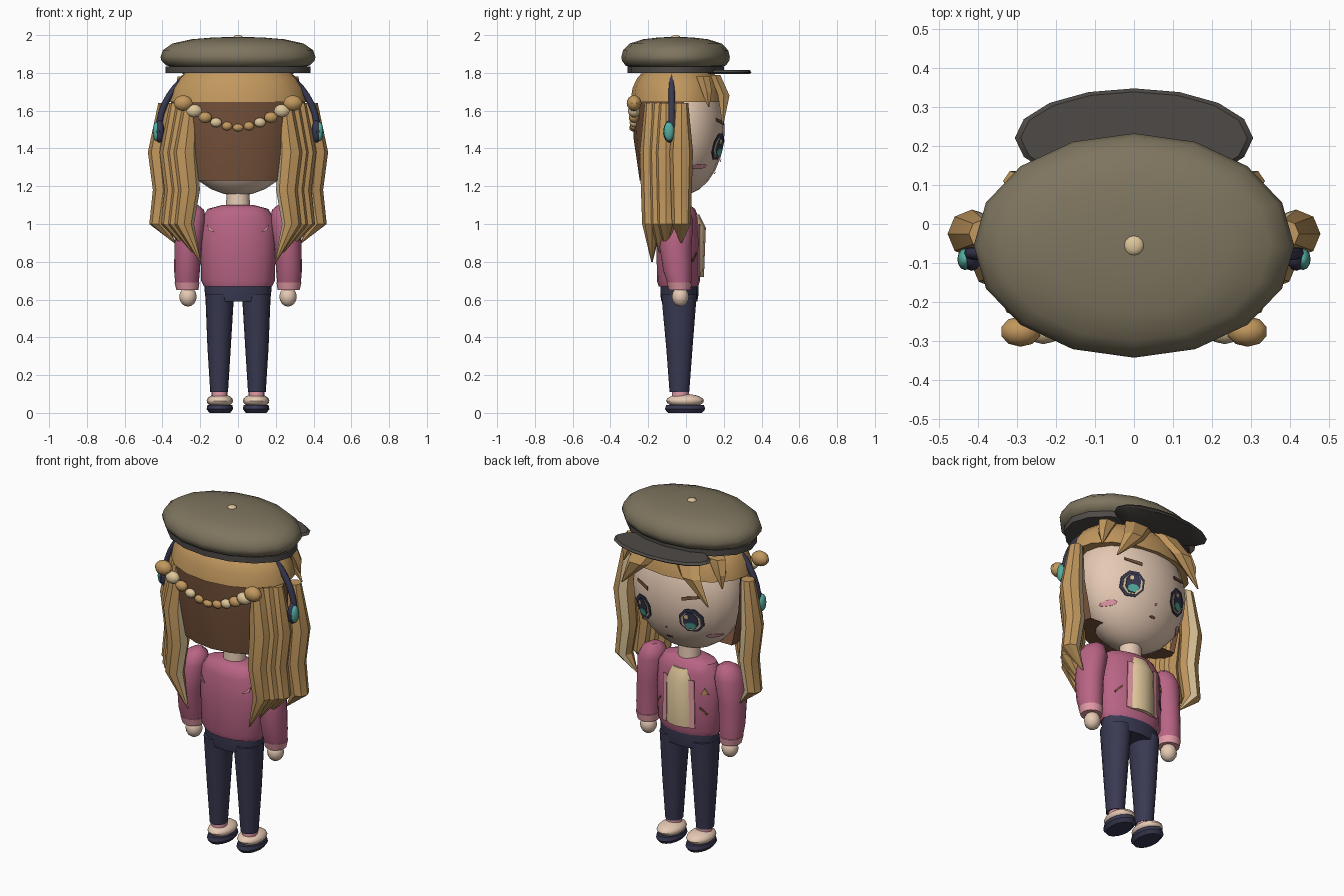
import bpy, bmesh, math
from mathutils import Vector

cube = bpy.data.objects.get("Cube")
if cube:
    bpy.data.objects.remove(cube, do_unlink=True)


def material(name, r, g, b):
    rgba = [(c / 255 / 12.92 if c < 11 else ((c / 255 + 0.055) / 1.055) ** 2.4) for c in (r, g, b)] + [1]
    m = bpy.data.materials.new(name)
    m.use_nodes = True
    m.diffuse_color = rgba
    m.node_tree.nodes["Principled BSDF"].inputs["Base Color"].default_value = rgba
    return m


OLIVE = material("olive felt", 126, 117, 95)
DARK = material("dark grey", 78, 74, 71)
NAVY = material("navy", 57, 57, 82)
GOLD = material("golden hair", 194, 152, 94)
CREAM = material("cream", 222, 198, 154)
BROWN = material("brown hair", 118, 82, 58)
SKIN = material("skin", 230, 202, 180)
PINK = material("pink jacket", 184, 100, 132)
ROSE = material("light pink", 226, 154, 166)
TEAL = material("teal", 84, 172, 160)


def finish(name, bm, mats, angle=40):
    bmesh.ops.recalc_face_normals(bm, faces=bm.faces)
    mesh = bpy.data.meshes.new(name)
    bm.to_mesh(mesh)
    bm.free()
    for m in mats:
        mesh.materials.append(m)
    ob = bpy.data.objects.new(name, mesh)
    bpy.context.collection.objects.link(ob)
    bpy.ops.object.select_all(action="DESELECT")
    ob.select_set(True)
    bpy.context.view_layer.objects.active = ob
    bpy.ops.object.shade_smooth_by_angle(angle=math.radians(angle))
    return ob


def loft(name, rings, mats, n=16, stripe=None, angle=40):
    """Skin elliptical rings (x, y, z, rx, ry); one column may be a stripe."""
    bm = bmesh.new()
    loops = []
    for x, y, z, rx, ry in rings:
        turns = [2 * math.pi * i / n for i in range(n)]
        loops.append([bm.verts.new((x + rx * math.cos(t), y + ry * math.sin(t), z)) for t in turns])
    for a, b in zip(loops, loops[1:]):
        for i in range(n):
            j = (i + 1) % n
            f = bm.faces.new((a[i], a[j], b[j], b[i]))
            f.material_index = int(i == stripe)
    bm.faces.new(loops[0])
    bm.faces.new(loops[-1])
    return finish(name, bm, mats, angle)


def ball(name, loc, size, mat, n=16, rows=10):
    bm = bmesh.new()
    bmesh.ops.create_uvsphere(bm, u_segments=n, v_segments=rows, radius=1)
    for v in bm.verts:
        v.co = Vector(loc) + v.co * Vector(size)
    return finish(name, bm, [mat])


def plate(name, points, surface, mat, lift):
    """Thin patch laid over a surface y = surface(x, z)."""
    bm = bmesh.new()
    sign = 1 if lift > 0 else -1
    back, front = ([bm.verts.new((x, surface(x, z) + d, z)) for x, z in points]
                   for d in (lift - 0.004 * sign, lift))
    bm.faces.new(back)
    bm.faces.new(front)
    for i in range(len(points)):
        j = (i + 1) % len(points)
        bm.faces.new((back[i], back[j], front[j], front[i]))
    return finish(name, bm, [mat])


def oval(x, z, rx, rz, n=8):
    turn = math.pi / n
    return [(x + rx * math.cos(turn + 2 * math.pi * i / n), z + rz * math.sin(turn + 2 * math.pi * i / n))
            for i in range(n)]


def face(x, z):
    return -0.03 + 0.235 * math.sqrt(max(0, 1 - (x / 0.33) ** 2 - ((z - 1.5) / 0.35) ** 2))


def chest(x, z):
    return -0.04 + 0.115 * math.sqrt(max(0, 1 - (x / 0.2) ** 2))


def spine(x, z):
    return -0.08 - chest(x, z)


# Head, neck and trunk
ball("head", (0, -0.03, 1.5), (0.33, 0.235, 0.35), SKIN, 20, 14)
loft("neck", [(0, -0.03, 1.07, 0.065, 0.06), (0, -0.03, 1.17, 0.06, 0.055)], [SKIN])
loft("jacket", [(0, -0.04, z, rx, ry) for z, rx, ry in (
    (0.67, 0.18, 0.105), (0.7, 0.195, 0.114), (0.9, 0.2, 0.116),
    (1.03, 0.192, 0.108), (1.08, 0.16, 0.088), (1.1, 0.085, 0.06))], [PINK])
loft("hips", [(0, -0.035, 0.59, 0.165, 0.095), (0, -0.035, 0.62, 0.175, 0.1),
              (0, -0.035, 0.68, 0.178, 0.1)], [NAVY])

# Shirt front
loft("shirt_front", [(0, 0.04, 0.72, 0.09, 0.055), (0, 0.045, 0.98, 0.085, 0.06),
                     (0, 0.03, 1.05, 0.065, 0.04)], [CREAM], 12)

# Hat
loft("hat_crown", [(0, -0.055, z, 0.41 * k, 0.287 * k) for z, k in (
    (1.825, 0.8), (1.84, 0.93), (1.865, 0.99), (1.885, 1), (1.92, 0.97),
    (1.955, 0.85), (1.978, 0.6), (1.988, 0.3), (1.99, 0.05))], [OLIVE])
loft("hat_band", [(0, -0.055, 1.8, 0.385, 0.255), (0, -0.055, 1.835, 0.385, 0.255)], [DARK])
loft("hat_visor", [(0, 0.22, 1.795, 0.29, 0.118), (0, 0.22, 1.803, 0.305, 0.127),
                   (0, 0.22, 1.815, 0.29, 0.118)], [DARK])
ball("hat_button", (0, -0.055, 1.99), (0.025, 0.025, 0.01), CREAM, 12, 6)

# Hair shell
loft("hair_cap", [(0, -0.045, z, rx, ry) for z, rx, ry in (
    (1.645, 0.365, 0.25), (1.72, 0.35, 0.238), (1.77, 0.315, 0.215), (1.81, 0.27, 0.18))], [GOLD])
back_hair = loft("back_hair", [(0, -0.045, z, rx, ry) for z, rx, ry in (
    (1.23, 0.3, 0.2), (1.45, 0.345, 0.232), (1.66, 0.355, 0.244))], [BROWN])
bm = bmesh.new()
bm.from_mesh(back_hair.data)
bmesh.ops.bisect_plane(bm, geom=bm.verts[:] + bm.edges[:] + bm.faces[:], plane_co=(0, -0.01, 0),
                       plane_no=(0, 1, 0), clear_outer=True)
bm.to_mesh(back_hair.data)
bm.free()

# Headband arch
curve = bpy.data.curves.new("headband", "CURVE")
curve.dimensions = "3D"
curve.bevel_depth = 0.017
curve.bevel_resolution = 2
arch = curve.splines.new("POLY")
arch.points.add(24)
for i, p in enumerate(arch.points):
    t = math.pi * i / 24
    p.co = (0.42 * math.cos(t), -0.075, 1.49 + 0.38 * math.sin(t), 1)
curve.materials.append(NAVY)
bpy.context.collection.objects.link(bpy.data.objects.new("headband", curve))

# Wavy side locks: x and z steps shared, moved per lock
WAVE = ((-0.02, 1.64, 0.6), (0.01, 1.38, 1), (-0.01, 1.18, 0.9), (0.015, 1.0, 0.8))
LOCKS = (("outer", 0.405, -0.025, 0.062, 0.9), ("middle", 0.345, -0.105, 0.06, 0.87),
         ("inner", 0.27, -0.18, 0.065, 0.8), ("rear", 0.31, -0.14, 0.06, 0.85))

for s, side in ((1, "left"), (-1, "right")):
    for label, x, y, r, tip in LOCKS:
        rings = [(s * (x + dx), y, z, s * r * k, r * k) for dx, z, k in WAVE]
        rings.append((s * (x - 0.07), y, tip, s * 0.004, 0.004))
        loft(f"{side}_{label}_lock", rings, [GOLD, CREAM], 8, 2 if label == "outer" else 4, 25)

    # Fringe sweeping outwards
    loft(f"{side}_fringe", [(s * 0.1, 0.155, 1.79, 0.09, 0.03), (s * 0.17, 0.2, 1.68, 0.065, 0.035),
                            (s * 0.28, 0.195, 1.53, 0.004, 0.004)], [GOLD], 6, angle=20)
    loft(f"{side}_temple_tuft", [(s * 0.26, 0.09, 1.78, 0.06, 0.04), (s * 0.3, 0.11, 1.7, 0.035, 0.03),
                                 (s * 0.32, 0.12, 1.62, 0.004, 0.004)], [GOLD], 6, angle=20)

    # Draped braid
    for i in range(5):
        t = 1 - i / 5
        r = 0.028 + 0.024 * t * t
        ball(f"{side}_braid_bead_{i + 1}", (s * 0.29 * t, -0.275, 1.51 + 0.13 * t ** 1.7),
             (r, 0.75 * r, 0.8 * r), CREAM if i % 2 else GOLD, 10, 8)

    # Earphones
    ball(f"{side}_ear_pad", (s * 0.415, -0.085, 1.49), (0.025, 0.035, 0.06), NAVY, 12, 8)
    ball(f"{side}_ear_cover", (s * 0.432, -0.09, 1.49), (0.02, 0.028, 0.05), TEAL, 12, 8)

    # Painted face
    ex = s * 0.155
    for label, z, rx, rz, mat, lift in (
            ("rim", 1.41, 0.066, 0.075, NAVY, 0.01), ("white", 1.405, 0.052, 0.058, CREAM, 0.013),
            ("iris", 1.41, 0.04, 0.056, NAVY, 0.016), ("glow", 1.38, 0.03, 0.022, TEAL, 0.019)):
        plate(f"{side}_eye_{label}", oval(ex, z, rx, rz), face, mat, lift)
    plate(f"{side}_eye_glint", oval(ex + 0.015, 1.435, 0.011, 0.014), face, CREAM, 0.021)
    plate(f"{side}_blush", oval(s * 0.235, 1.305, 0.03, 0.015), face, ROSE, 0.008)
    plate(f"{side}_brow", [(s * 0.11, 1.525), (s * 0.2, 1.545), (s * 0.2, 1.56), (s * 0.11, 1.545)],
          face, BROWN, 0.01)

    # Arm, cuff and hand
    loft(f"{side}_sleeve", [(s * x, y, z, rx, ry) for x, y, z, rx, ry in (
        (0.27, -0.035, 0.68, 0.062, 0.062), (0.27, -0.045, 0.75, 0.068, 0.075),
        (0.265, -0.055, 0.88, 0.072, 0.085), (0.25, -0.05, 1.02, 0.08, 0.088),
        (0.24, -0.045, 1.075, 0.06, 0.065), (0.235, -0.04, 1.1, 0.025, 0.03))], [PINK])
    loft(f"{side}_cuff", [(s * 0.268, -0.033, 0.65, 0.058, 0.058), (s * 0.27, -0.035, 0.69, 0.066, 0.066)], [ROSE])
    ball(f"{side}_hand", (s * 0.265, -0.03, 0.615), (0.046, 0.045, 0.052), SKIN, 12, 8)

    # Jacket trim
    plate(f"{side}_lapel", [(s * 0.075, 0.72), (s * 0.105, 0.72), (s * 0.1, 1.0), (s * 0.07, 1.0)],
          chest, ROSE, 0.01)
    plate(f"{side}_pocket_slit", [(s * 0.125, 0.84), (s * 0.16, 0.8), (s * 0.163, 0.81), (s * 0.128, 0.85)],
          chest, BROWN, 0.008)
    plate(f"{side}_back_mark", [(s * 0.12, 0.955), (s * 0.165, 1.0), (s * 0.155, 0.965)], spine, ROSE, -0.008)

    # Leg, sock and shoe
    loft(f"{side}_leg", [(s * 0.1, -0.035, 0.11, 0.047, 0.052), (s * 0.1, -0.035, 0.35, 0.062, 0.07),
                         (s * 0.097, -0.037, 0.63, 0.076, 0.094)], [NAVY])
    loft(f"{side}_sock", [(s * 0.098, -0.03, 0.08, 0.042, 0.045), (s * 0.098, -0.03, 0.125, 0.042, 0.045)], [ROSE])
    ball(f"{side}_shoe", (s * 0.096, -0.005, 0.064), (0.07, 0.1, 0.036), SKIN)
    loft(f"{side}_sole", [(s * 0.096, -0.005, 0, 0.055, 0.09), (s * 0.096, -0.005, 0.02, 0.07, 0.107),
                          (s * 0.096, -0.005, 0.042, 0.066, 0.1)], [NAVY])

# Centre bead, mouth, nose and badge
ball("braid_centre_bead", (0, -0.28, 1.51), (0.03, 0.02, 0.02), GOLD, 10, 8)
plate("mouth", oval(0, 1.27, 0.02, 0.006, 6), face, BROWN, 0.008)
plate("nose", oval(0, 1.335, 0.007, 0.007, 6), face, ROSE, 0.008)
plate("badge", [(-0.17, 0.92), (-0.13, 0.92), (-0.15, 0.96)], chest, GOLD, 0.008)
